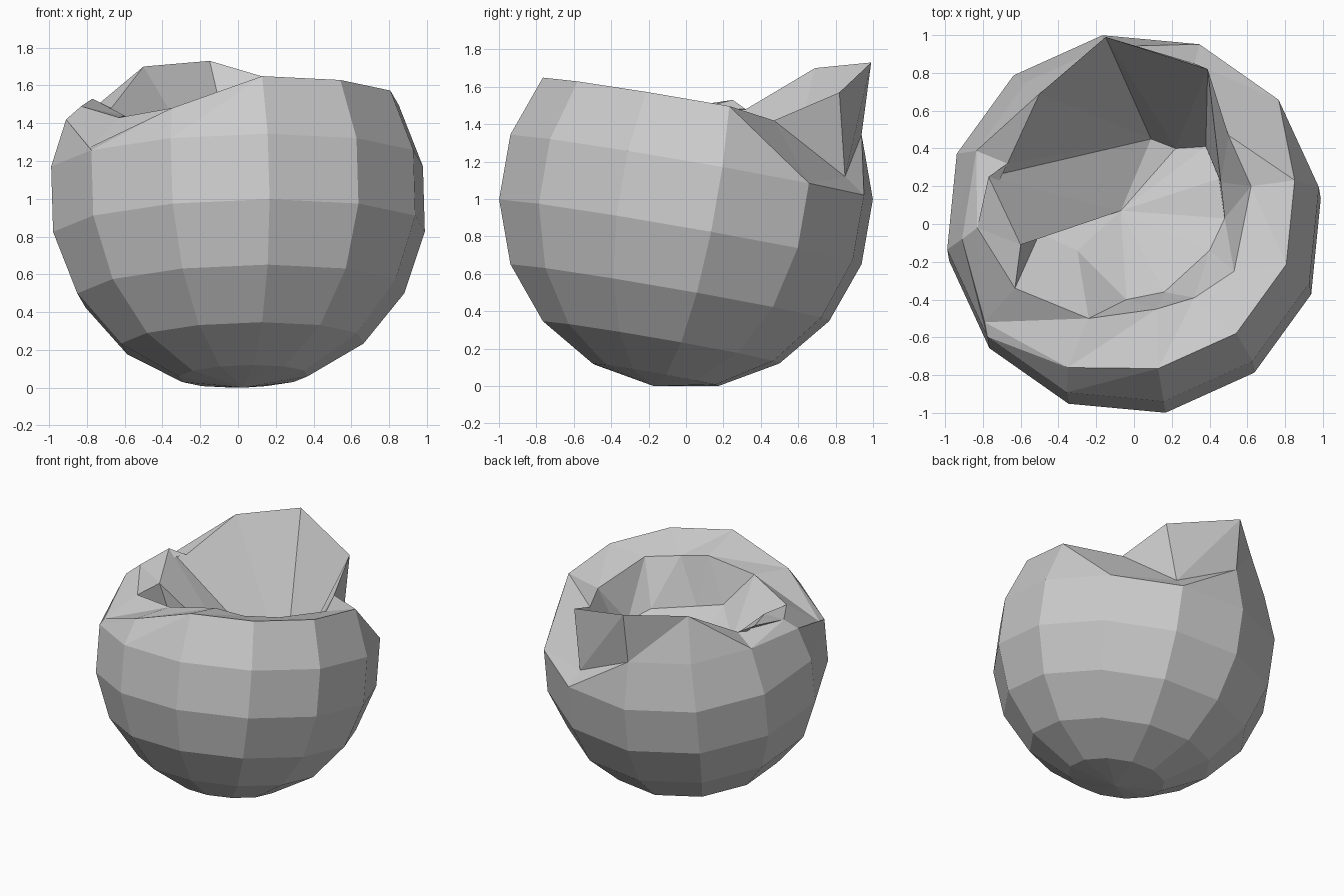
import bpy, bmesh
from math import sin, cos, radians
from mathutils import Vector, Matrix

if "Cube" in bpy.data.objects:
    bpy.data.objects.remove(bpy.data.objects["Cube"])

SEG = 12
RADIUS = 1.013
# sphere leans back 10 degrees and is turned slightly about z
pose = Matrix.Rotation(radians(9.5), 3, 'Z') @ Matrix.Rotation(radians(-10), 3, 'X')


def sphere_point(lat, k):
    a, l = radians(360 / SEG * k), radians(lat)
    p = pose @ Vector((cos(l) * sin(a), -cos(l) * cos(a), sin(l)))
    return p * RADIUS + Vector((0, 0, 0.998))


# dented points of the crushed top, counted from the front towards +x
rim = {4: (.50, .47, 1.42), 5: (.32, .85, 1.12), 9: (-.91, -.08, 1.42),
       10: (-.79, -.52, 1.27), 11: (-.35, -.76, 1.48)}
lip = [(.12, -.45, 1.57), (.32, -.39, 1.54), (.53, -.25, 1.53), (.62, .20, 1.43),
       (.46, .22, 1.20), (.39, .82, 1.57), (-.15, .99, 1.73), (-.50, .69, 1.70),
       (-.67, .32, 1.48), (-.83, -.02, 1.49), (-.63, -.34, 1.43), (-.24, -.50, 1.50)]
pit = [(-.04, -.40, 1.25), (.16, -.36, 1.20), (.40, -.14, 1.20), (.48, .03, 1.15),
       (.45, .24, .85), (.38, .41, .70), (.22, .40, .66), (.09, .45, .70),
       (-.77, .25, 1.53), (-.60, -.11, 1.44), (-.50, -.05, 1.05), (-.30, -.14, 1.15)]
pit_floor = (-.07, .07, .94)

# creases of the crushed bands that run the other way: band -> segments
flipped = {4: (3, 8, 9), 5: (3, 7, 9), 6: (3, 7, 8, 9)}

bm = bmesh.new()
# round body rings, then the crushed rings
rings = [[sphere_point(lat, k) for k in range(SEG)] for lat in (-70, -50, -30, -10, 10, 30)]
for k, p in rim.items():
    rings[-1][k] = p
rings += [lip, pit]
rows = [[bm.verts.new(p) for p in ring] for ring in rings]

for i, (low, high) in enumerate(zip(rows, rows[1:])):
    for k in range(SEG):
        n = (k + 1) % SEG
        a, b, c, d = low[k], low[n], high[n], high[k]
        if i < 4:
            bm.faces.new((a, b, c, d))
        elif k in flipped[i]:
            bm.faces.new((a, b, d))
            bm.faces.new((b, c, d))
        else:
            bm.faces.new((a, b, c))
            bm.faces.new((a, c, d))

# pole fans
bottom = bm.verts.new(sphere_point(-90, 0))
top = bm.verts.new(pit_floor)
for k in range(SEG):
    n = (k + 1) % SEG
    bm.faces.new((bottom, rows[0][n], rows[0][k]))
    bm.faces.new((top, rows[-1][k], rows[-1][n]))

mesh = bpy.data.meshes.new("crushed_ball")
bm.to_mesh(mesh)
bm.free()
ball = bpy.data.objects.new("crushed_ball", mesh)
bpy.context.collection.objects.link(ball)
